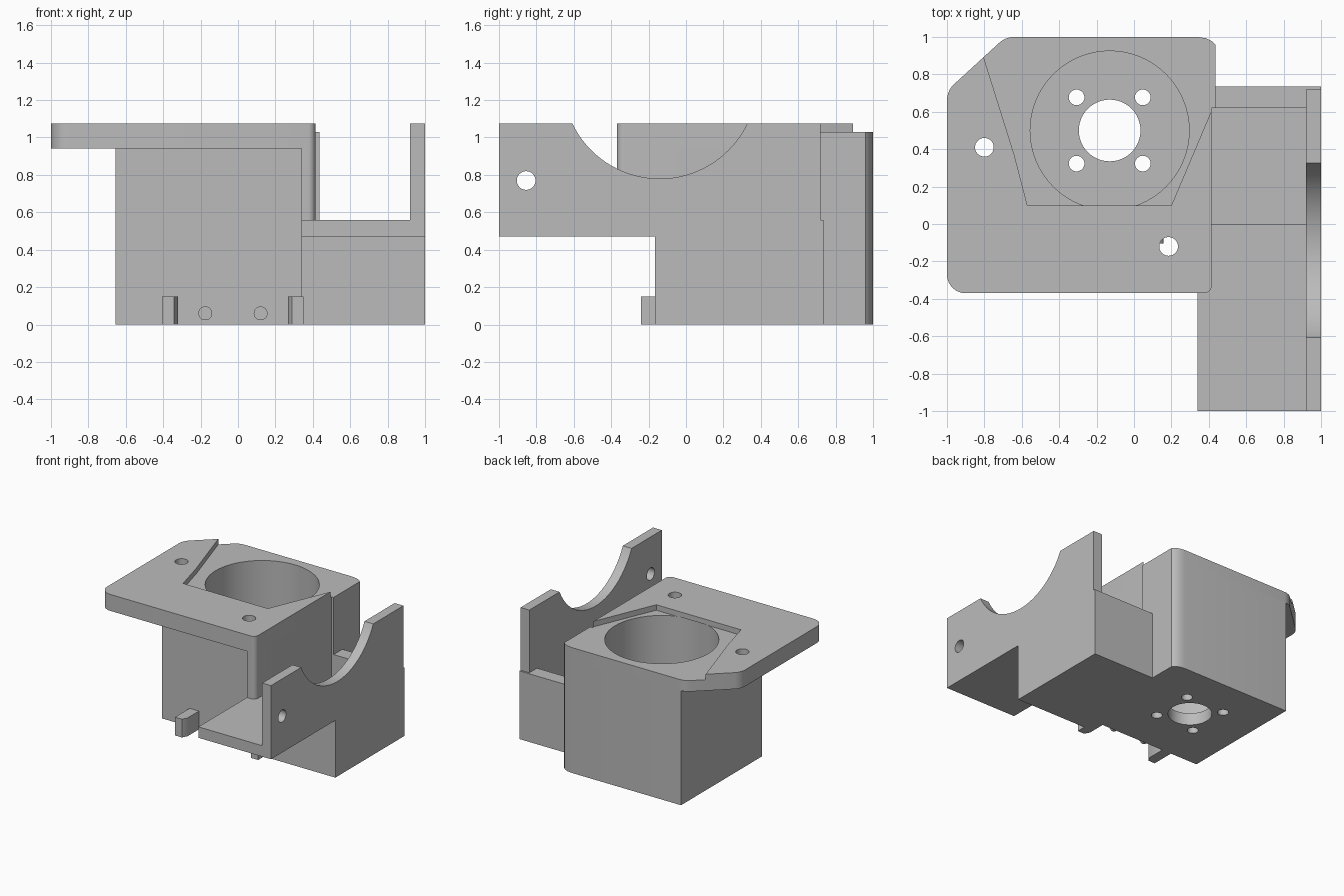
import bpy, bmesh, math

if "Cube" in bpy.data.objects:
    bpy.data.objects.remove(bpy.data.objects["Cube"], do_unlink=True)

grey = bpy.data.materials.new("plain_grey")
grey.use_nodes = True
colour = (0.5, 0.5, 0.5, 1)
grey.diffuse_color = colour
grey.node_tree.nodes["Principled BSDF"].inputs["Base Color"].default_value = colour


def prism(name, profile, low, high, axis="z"):
    """Extrude a 2D profile along one axis."""
    place = {"x": lambda u, v, w: (w, u, v),
             "y": lambda u, v, w: (u, w, v),
             "z": lambda u, v, w: (u, v, w)}[axis]
    bm = bmesh.new()
    rings = [[bm.verts.new(place(u, v, w)) for u, v in profile] for w in (low, high)]
    bm.faces.new(rings[0])
    bm.faces.new(rings[1])
    for i in range(len(profile)):
        j = (i + 1) % len(profile)
        bm.faces.new((rings[0][i], rings[0][j], rings[1][j], rings[1][i]))
    bmesh.ops.recalc_face_normals(bm, faces=bm.faces)
    mesh = bpy.data.meshes.new(name)
    bm.to_mesh(mesh)
    bm.free()
    mesh.materials.append(grey)
    obj = bpy.data.objects.new(name, mesh)
    bpy.context.collection.objects.link(obj)
    return obj


def rect(u0, u1, v0, v1):
    return [(u0, v0), (u1, v0), (u1, v1), (u0, v1)]


def arc(u, v, r, start, end, steps=8):
    angles = [math.radians(start + (end - start) * i / steps) for i in range(steps + 1)]
    return [(u + r * math.cos(a), v + r * math.sin(a)) for a in angles]


def circle(u, v, r, steps=32):
    return arc(u, v, r, 0, 360, steps)[:-1]


def cut(obj, profile, low, high, axis="z"):
    cutter = prism("cutter", profile, low, high, axis)
    cutter.hide_render = True
    mod = obj.modifiers.new("cut", "BOOLEAN")
    mod.operation = "DIFFERENCE"
    mod.solver = "EXACT"
    mod.object = cutter
    bpy.context.view_layer.objects.active = obj
    bpy.ops.object.modifier_apply(modifier=mod.name)
    bpy.data.objects.remove(cutter, do_unlink=True)


FLOOR, SEAT, TOP = 0.1, 1.03, 1.075
BORE = (-0.13, 0.5)
back_corner = [(0.435, 0.96), (0.42, 0.975), (0.385, 0.993), (0.34, 1)]

# Motor housing
housing = prism("motor_housing",
                [(-0.655, -0.05), (0.415, -0.05), (0.415, 0.62), (0.435, 0.62)]
                + back_corner + [(-0.655, 1)], 0, 0.94)

# Mounting flange with its rounded and clipped corners
flange = prism("mounting_flange",
               arc(-0.9, -0.27, 0.1, 180, 270) + arc(0.375, -0.33, 0.04, 270, 360)
               + [(0.415, 0.62), (0.435, 0.62)] + back_corner
               + arc(-0.64, 0.88, 0.12, 90, 135) + arc(-0.88, 0.66, 0.12, 135, 180),
               0.94, TOP)

# Shallow seat open to the back, and the flange screw holes
cut(flange, [(-0.57, 0.1), (0.2, 0.1), (0.42, 0.62), (0.6, 0.62), (0.6, 1.2),
             (-0.9, 1.2), (-0.8, 0.88), (-0.64, 0.37)], SEAT, 1.3)
for x, y in ((-0.8, 0.41), (0.185, -0.12)):
    cut(flange, circle(x, y, 0.05), 0.8, 1.3)

# Round bore through flange and housing, shaft hole and four screw holes
cut(flange, circle(*BORE, 0.425, 64), 0.8, SEAT + 0.002)
cut(housing, circle(*BORE, 0.425, 64), FLOOR, 1.2)
cut(housing, circle(*BORE, 0.165, 48), -0.1, 0.3)
for sx in (-1, 1):
    for sy in (-1, 1):
        cut(housing, circle(BORE[0] + sx * 0.177, BORE[1] + sy * 0.177, 0.042, 24), -0.1, 0.3)

# Rib under the flange edge
prism("flange_rib", [(0.34, -0.37)] + arc(0.375, -0.33, 0.04, 270, 360)
      + [(0.415, 0.0), (0.34, 0.0)], 0.56, 0.94)

# Side bracket: hollow block with a forward shelf
bracket = prism("side_bracket", [(-1, 0.47), (-0.165, 0.47), (-0.165, 0), (0.735, 0),
                                 (0.735, 0.56), (-1, 0.56)], 0.34, 1, "x")
cut(bracket, rect(0.415, 0.92, 0, 0.62), FLOOR, 1)
cut(bracket, circle(*BORE, 0.425, 64), FLOOR, 1)

# Upright wall with curved cradle and pivot hole
wall = prism("cradle_wall", rect(-1, 0.72, 0.56, TOP), 0.92, 1, "x")
cut(wall, circle(-0.14, 1.298, 0.518, 96), 0.8, 1.2, "x")
cut(wall, circle(-0.855, 0.77, 0.05), 0.8, 1.2, "x")

# Pair of front clips and pins, mirrored about the clip centre line
for side, label in ((-1, "right"), (1, "left")):
    mid = -0.027
    prism("clip_" + label, [(mid + side * u, v) for u, v in
          ((0.378, -0.05), (0.378, -0.24), (0.315, -0.24), (0.293, -0.2), (0.293, -0.05))],
          0, 0.15)
    prism("pin_" + label, circle(mid + side * 0.148, 0.06, 0.037, 24), -0.105, -0.04, "y")

# Smooth curved walls, keep edges sharp
bpy.ops.object.select_all(action="DESELECT")
for obj in bpy.context.scene.objects:
    if obj.type == "MESH":
        obj.select_set(True)
        bpy.context.view_layer.objects.active = obj
bpy.ops.object.shade_smooth_by_angle(angle=math.radians(30))
